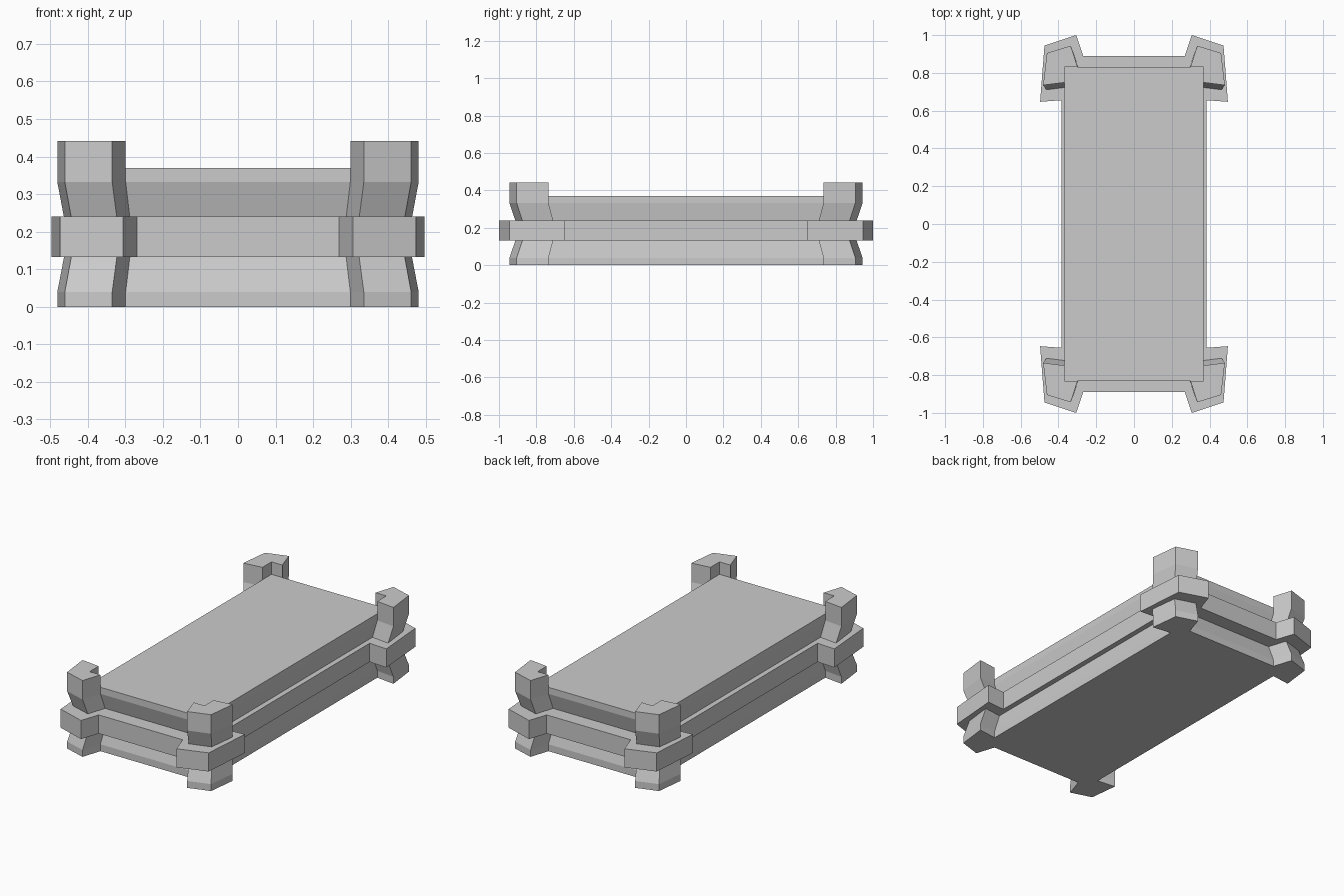
import bpy, bmesh

if "Cube" in bpy.data.objects:
    bpy.data.objects.remove(bpy.data.objects["Cube"])


def loft(name, outline, levels):
    """Stack a closed xy outline at several (z, x scale, y scale) levels and cap it."""
    bm = bmesh.new()
    rings = [[bm.verts.new((x * sx, y * sy, z)) for x, y in outline]
             for z, sx, sy in levels]
    n = len(outline)
    for a, b in zip(rings, rings[1:]):
        for i in range(n):
            j = (i + 1) % n
            bm.faces.new((a[i], a[j], b[j], b[i]))
    bm.faces.new(rings[0][::-1])
    bm.faces.new(rings[-1])
    bmesh.ops.recalc_face_normals(bm, faces=bm.faces)
    mesh = bpy.data.meshes.new(name)
    bm.to_mesh(mesh)
    bm.free()
    obj = bpy.data.objects.new(name, mesh)
    bpy.context.collection.objects.link(obj)
    return obj


WAIST = (0.962, 0.965)          # inward pinch next to the middle band
FULL = (1.0, 1.0)

# Box body and lid, both narrowing toward the band
body = [(0.368, -0.832), (0.368, 0.832), (-0.368, 0.832), (-0.368, -0.832)]
loft("lower_body", body, [(0, *FULL), (0.04, *FULL), (0.135, *WAIST)])
loft("lid", body, [(0.235, *WAIST), (0.332, *FULL), (0.37, *FULL)])

# Middle band with flared corner blocks
q = [(0.385, 0.655), (0.497, 0.647), (0.474, 0.945), (0.306, 1.0), (0.269, 0.89)]
band = (q + [(-x, y) for x, y in q[::-1]]
        + [(-x, -y) for x, y in q] + [(x, -y) for x, y in q[::-1]])
loft("middle_band", band, [(0.132, *FULL), (0.24, *FULL)])

# L-shaped corner posts above and below the band
post = [(0.481, 0.735), (0.461, 0.905), (0.335, 0.944),
        (0.299, 0.832), (0.368, 0.832), (0.368, 0.749)]
for sx, side in ((1, "right"), (-1, "left")):
    for sy, end in ((1, "back"), (-1, "front")):
        corner = [(x * sx, y * sy) for x, y in post]
        loft(f"lower_post_{end}_{side}", corner,
             [(0, *FULL), (0.04, *FULL), (0.135, *WAIST)])
        loft(f"upper_post_{end}_{side}", corner,
             [(0.235, *WAIST), (0.332, *FULL), (0.442, *FULL)])
